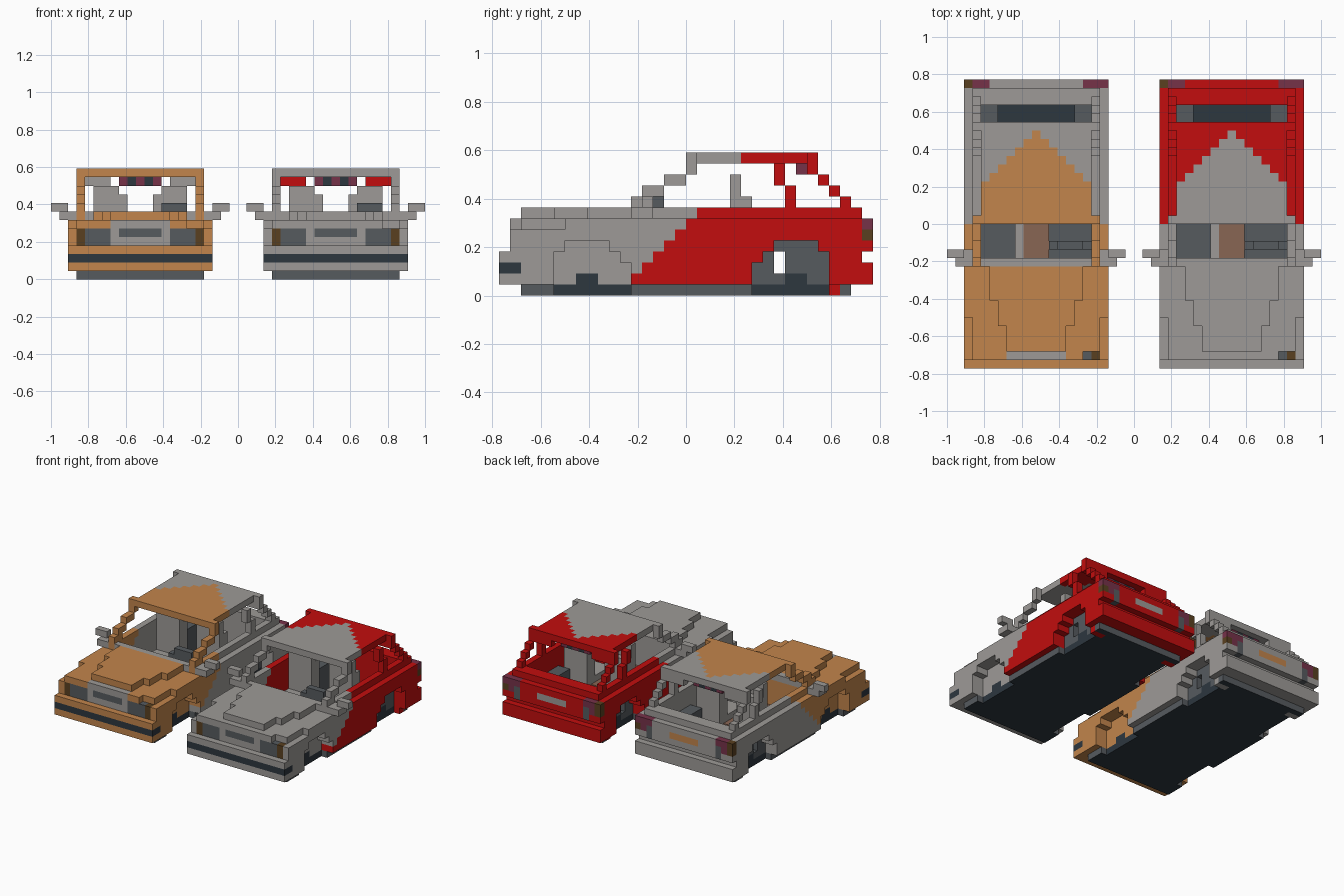
import bpy, bmesh

if "Cube" in bpy.data.objects:
    bpy.data.objects.remove(bpy.data.objects["Cube"])

V = 1 / 22  # edge of one block

def material(name, rgb):
    m = bpy.data.materials.new(name)
    lin = [(c / 255 / 12.92 if c < 11 else ((c / 255 + 0.055) / 1.055) ** 2.4) for c in rgb]
    m.diffuse_color = (*lin, 1)
    m.use_nodes = True
    m.node_tree.nodes["Principled BSDF"].inputs["Base Color"].default_value = m.diffuse_color
    return m

PALETTE = {
    "grey": (157, 154, 151), "orange": (194, 133, 76), "red": (194, 13, 14),
    "dark_grey": (86, 91, 95), "navy": (45, 55, 63), "purple": (118, 50, 73),
    "brown": (90, 64, 32), "tan": (136, 102, 84),
}
MATS = {n: material(n, c) for n, c in PALETTE.items()}
NAMES = list(MATS)


class Car:
    """Block car on a 17 wide grid; each cell holds its part and colour."""

    def __init__(self, label, origin, front, rear):
        self.label, self.origin, self.front, self.rear = label, origin, front, rear
        self.cells = {}

    def paint(self, x, y, z):
        # two-tone split: slanted on the sides, pointed on the roof
        limit = 11 + z if z < 8 else 28 - abs(x - 8)
        return self.front if y < limit else self.rear

    def fill(self, part, xs, ys, zs, color=None, mirror=False):
        for x in range(*xs):
            for y in range(*ys):
                for z in range(*zs):
                    for px in {x, 16 - x} if mirror else {x}:
                        self.cells[px, y, z] = (part, color or self.paint(px, y, z))

    def carve(self, xs, ys, zs, mirror=False):
        for x in range(*xs):
            for y in range(*ys):
                for z in range(*zs):
                    self.cells.pop((x, y, z), None)
                    if mirror:
                        self.cells.pop((16 - x, y, z), None)

    def build(self):
        parts = {}
        for cell, (part, color) in self.cells.items():
            parts.setdefault(part, []).append((cell, color))
        for part, items in parts.items():
            bm, verts = bmesh.new(), {}

            def vert(p):
                if p not in verts:
                    verts[p] = bm.verts.new(((p[0] + self.origin) * V, (p[1] - 17) * V, p[2] * V))
                return verts[p]

            for cell, color in items:
                for axis in range(3):
                    for side in (0, 1):
                        near = list(cell)
                        near[axis] += 2 * side - 1
                        if tuple(near) in self.cells:
                            continue
                        u, w = (axis + 1) % 3, (axis + 2) % 3
                        loop = []
                        for a, b in ((0, 0), (1, 0), (1, 1), (0, 1)):
                            p = list(cell)
                            p[axis] += side
                            p[u] += a
                            p[w] += b
                            loop.append(vert(tuple(p)))
                        face = bm.faces.new(loop if side else loop[::-1])
                        under = part == "floor" and axis == 2 and side == 0
                        face.material_index = NAMES.index("navy" if under else color)
            mesh = bpy.data.meshes.new(f"{self.label}_{part}")
            bm.to_mesh(mesh)
            bm.free()
            for n in NAMES:
                mesh.materials.append(MATS[n])
            bpy.context.collection.objects.link(bpy.data.objects.new(mesh.name, mesh))


def make_car(label, origin, front, rear, plate):
    c = Car(label, origin, front, rear)
    # floor pan with grey rim
    c.fill("floor", (1, 16), (2, 32), (0, 1), "dark_grey")
    c.fill("floor", (2, 15), (18, 31), (0, 1), "navy")
    c.fill("floor", (2, 15), (3, 12), (0, 1), "navy")
    # lower body, then hollow cabin
    c.fill("body", (0, 17), (1, 33), (1, 7))
    c.fill("body", (1, 16), (12, 33), (7, 8))
    c.carve((2, 15), (13, 31), (1, 8))
    c.carve((0, 1), (1, 6), (6, 7), True)
    # hood, wider toward the windscreen
    for x, y0, y1 in ((5, 2, 5), (4, 5, 8), (3, 8, 12)):
        c.fill("hood", (x, 17 - x), (y0, y1), (7, 8))
    c.fill("cowl", (2, 15), (12, 13), (7, 8), "grey")
    # wheel wells and stepped arches
    c.fill("rear_wheel_well", (2, 4), (23, 31), (1, 5), "dark_grey", True)
    c.carve((2, 4), (25, 26), (2, 4), True)
    for start, heights in ((5, (4, 5, 5, 5, 5, 4, 3)), (23, (3, 4, 5, 5, 5, 5, 4))):
        for i, h in enumerate(heights):
            c.carve((0, 2), (start + i, start + i + 1), (0, h), True)
    c.fill("front_axle_stub", (2, 3), (7, 9), (1, 2), "navy", True)
    c.fill("rear_axle_stub", (2, 3), (26, 28), (1, 2), "navy", True)
    c.fill("mudflap", (1, 3), (30, 31), (0, 3), None, True)
    # front bumper with dark strip
    c.fill("front_bumper", (0, 17), (0, 1), (1, 4))
    c.fill("bumper_strip", (0, 17), (0, 1), (2, 3), "navy")
    c.fill("bumper_strip", (0, 1), (1, 2), (2, 3), "navy", True)
    # grille and headlights
    c.fill("grille", (5, 12), (1, 2), (4, 7), "grey")
    c.fill("grille", (6, 11), (1, 2), (5, 6), "dark_grey")
    c.fill("headlight", (2, 5), (1, 2), (4, 6), "dark_grey", True)
    c.fill("headlight", (1, 2), (1, 2), (4, 6), "brown", True)
    c.carve((14, 16), (1, 2), (6, 7))
    # rear panel, bumper, lamps and plate
    c.fill("rear_panel", (0, 17), (33, 34), (4, 7))
    c.fill("rear_bumper", (0, 17), (33, 34), (1, 3))
    c.fill("tail_light", (1, 3), (33, 34), (5, 7), "purple", True)
    c.fill("tail_light", (2, 3), (33, 34), (4, 6), "dark_grey", True)
    c.fill("tail_light", (0, 1), (33, 34), (5, 7), "brown", True)
    c.fill("tail_light", (16, 17), (33, 34), (6, 7), "purple")
    c.fill("rear_plate", (6, 11), (33, 34), (5, 6), plate)
    # roof and header
    c.fill("roof", (2, 15), (17, 29), (12, 13))
    c.fill("roof", (1, 16), (17, 18), (12, 13))
    c.fill("rear_header", (2, 5), (28, 29), (11, 12), None, True)
    for x in range(6, 11):
        c.fill("high_brake_light", (x, x + 1), (27, 28), (11, 12), "navy" if x % 2 else "purple")
    # stepped pillars: (first row, end row, height)
    for y0, y1, z in ((12, 14, 8), (13, 15, 9), (15, 17, 10), (17, 18, 11)):
        c.fill("windscreen_pillar", (1, 2), (y0, y1), (z, z + 1), None, True)
    for y, z in ((26, 8), (26, 9), (25, 10), (25, 11)):
        c.fill("door_pillar", (1, 2), (y, y + 1), (z, z + 1), None, True)
    for y, z in ((31, 8), (30, 9), (29, 10), (28, 11)):
        c.fill("rear_pillar", (1, 2), (y, y + 1), (z, z + 1), None, True)
    c.fill("rear_pillar", (1, 2), (28, 29), (12, 13), None, True)
    # side mirrors
    c.fill("mirror", (-2, 0), (13, 14), (8, 9), "grey", True)
    c.fill("mirror", (-1, 1), (12, 14), (7, 8), "grey", True)
    # seats, tunnel and steering wheel
    c.fill("seat", (3, 7), (17, 22), (1, 4), "grey", True)
    c.fill("seat", (3, 7), (21, 22), (4, 10), "grey", True)
    c.fill("seat", (3, 6), (21, 22), (10, 11), "grey", True)
    c.fill("seat", (3, 7), (22, 23), (1, 9), "grey", True)
    c.fill("tunnel", (7, 10), (13, 22), (1, 3), "tan")
    c.fill("tunnel", (6, 7), (13, 17), (1, 3), "grey")
    c.fill("steering_wheel", (10, 15), (14, 15), (7, 8), "dark_grey")
    c.fill("steering_wheel", (11, 14), (14, 15), (8, 9), "dark_grey")
    c.build()


make_car("left_car", -20, "orange", "grey", "orange")
make_car("right_car", 3, "grey", "red", "grey")
